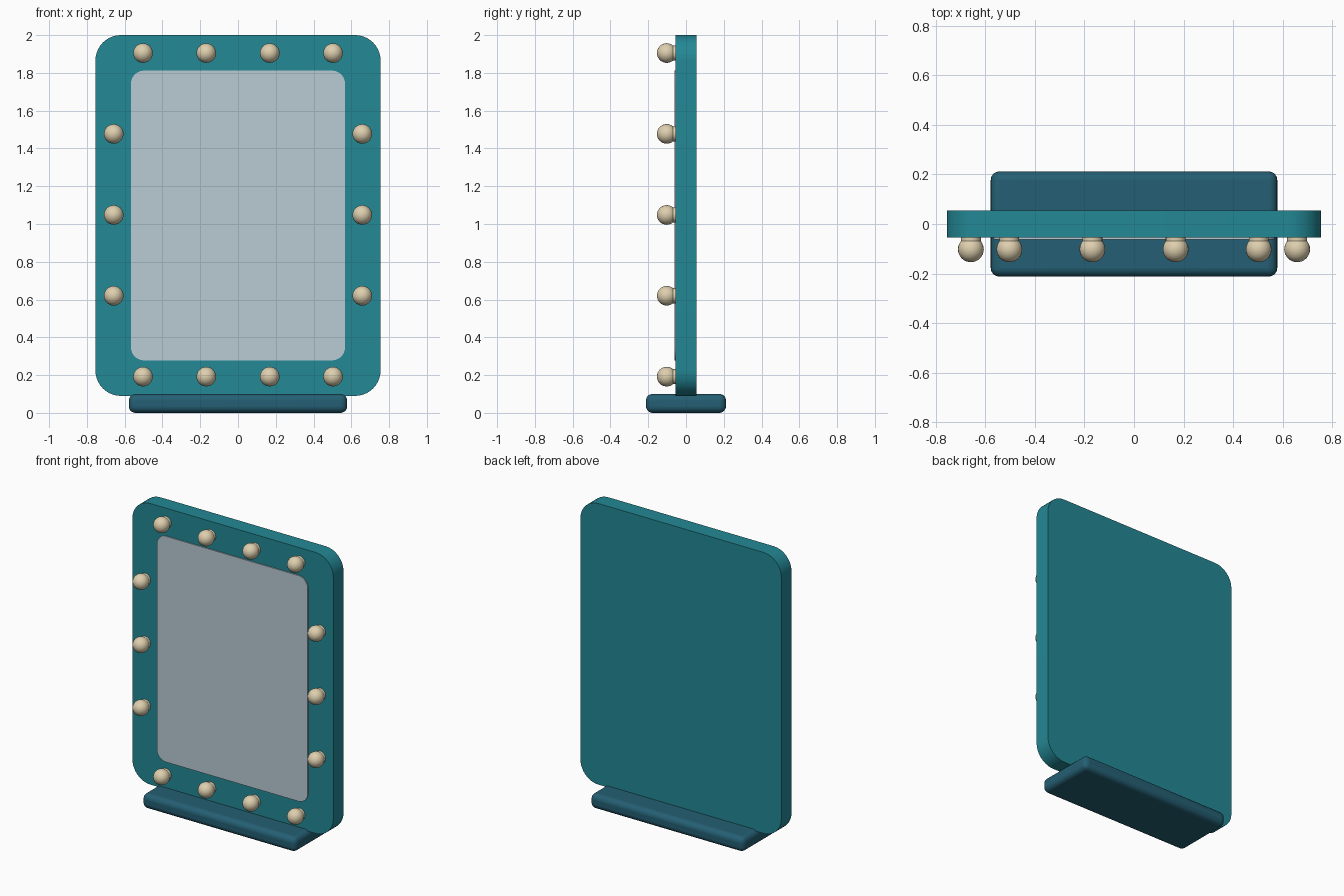
import bpy, bmesh, math
from mathutils import Matrix

if "Cube" in bpy.data.objects:
    bpy.data.objects.remove(bpy.data.objects["Cube"])


def srgb(r, g, b):
    lin = lambda c: c / 12.92 if c <= 0.04045 else ((c + 0.055) / 1.055) ** 2.4
    return [lin(c / 255) for c in (r, g, b)] + [1]


def material(name, rgb):
    m = bpy.data.materials.new(name)
    m.diffuse_color = srgb(*rgb)
    m.use_nodes = True
    m.node_tree.nodes["Principled BSDF"].inputs["Base Color"].default_value = m.diffuse_color
    return m


TEAL = material("teal", (35, 136, 149))
DARK_TEAL = material("dark teal", (36, 95, 115))
GLASS = material("pale silver", (185, 204, 212))
CREAM = material("warm cream", (222, 207, 174))


def finish(name, bm, mat, bevel=0):
    bmesh.ops.recalc_face_normals(bm, faces=bm.faces)
    me = bpy.data.meshes.new(name)
    bm.to_mesh(me)
    bm.free()
    ob = bpy.data.objects.new(name, me)
    bpy.context.collection.objects.link(ob)
    me.materials.append(mat)
    if bevel:
        mod = ob.modifiers.new("soft edges", 'BEVEL')
        mod.width, mod.segments, mod.limit_method = bevel, 5, 'ANGLE'
    bpy.ops.object.select_all(action='DESELECT')
    bpy.context.view_layer.objects.active = ob
    ob.select_set(True)
    bpy.ops.object.shade_smooth_by_angle(angle=math.radians(35))
    return ob


def rounded_panel(name, half_w, z0, z1, y0, y1, radius, mat):
    """Upright slab with rounded corners, extruded from y0 to y1."""
    bm = bmesh.new()
    ring = []
    corners = [(1, z1 - radius, 0), (-1, z1 - radius, 90),
               (-1, z0 + radius, 180), (1, z0 + radius, 270)]
    for sx, cz, start in corners:
        for i in range(11):
            a = math.radians(start + 9 * i)
            ring.append(bm.verts.new((sx * (half_w - radius) + radius * math.cos(a),
                                      y0, cz + radius * math.sin(a))))
    face = bm.faces.new(ring)
    out = bmesh.ops.extrude_face_region(bm, geom=[face])
    moved = [v for v in out["geom"] if isinstance(v, bmesh.types.BMVert)]
    bmesh.ops.translate(bm, verts=moved, vec=(0, y1 - y0, 0))
    return finish(name, bm, mat)


# Frame board and mirror glass
rounded_panel("frame", 0.755, 0.09, 2.0, -0.055, 0.055, 0.135, TEAL)
rounded_panel("mirror_glass", 0.567, 0.278, 1.812, -0.062, -0.05, 0.07, GLASS)

# Foot
bm = bmesh.new()
bmesh.ops.create_cube(bm, size=1, matrix=Matrix.Translation((0, 0, 0.05))
                      @ Matrix.Diagonal((1.156, 0.424, 0.1, 1)))
finish("base", bm, DARK_TEAL, bevel=0.035)

# Light bulbs, each on a short collar
spots = [(x, z) for x in (-0.503, -0.168, 0.168, 0.503) for z in (0.192, 1.905)]
spots += [(x, z) for x in (-0.658, 0.658) for z in (0.62, 1.048, 1.477)]
turn = Matrix.Rotation(math.pi / 2, 4, 'X')
for i, (x, z) in enumerate(spots, 1):
    bm = bmesh.new()
    bmesh.ops.create_uvsphere(bm, u_segments=24, v_segments=16, radius=0.052,
                              matrix=Matrix.Translation((x, -0.102, z)) @ turn)
    finish(f"bulb_{i}", bm, CREAM)
    bm = bmesh.new()
    bmesh.ops.create_cone(bm, cap_ends=True, segments=24, radius1=0.04, radius2=0.04,
                          depth=0.025, matrix=Matrix.Translation((x, -0.0595, z)) @ turn)
    finish(f"bulb_collar_{i}", bm, CREAM)
